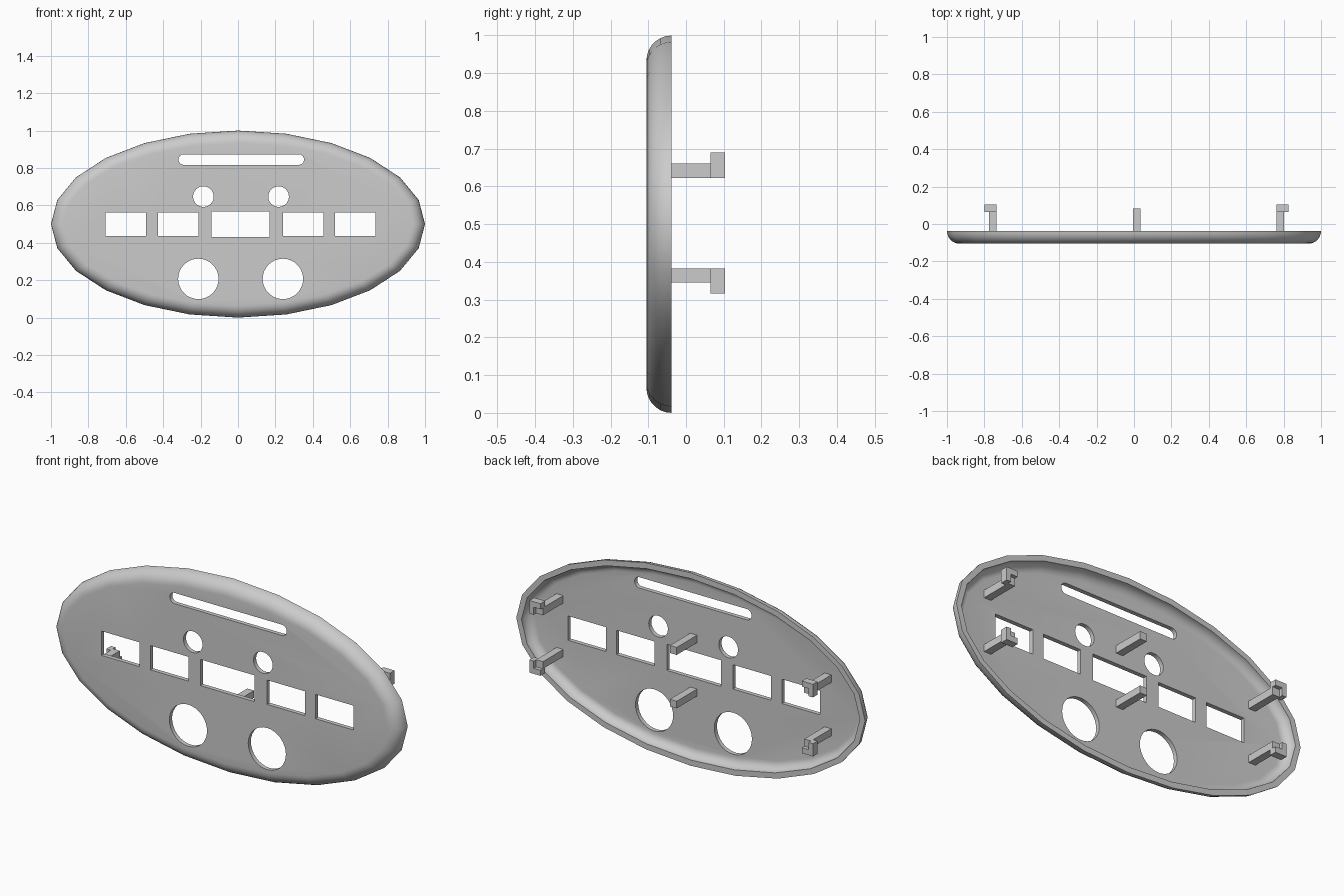
import bpy, bmesh
from math import sin, cos, pi, radians

if "Cube" in bpy.data.objects:
    bpy.data.objects.remove(bpy.data.objects["Cube"], do_unlink=True)

grey = bpy.data.materials.new("plain grey")
grey.use_nodes = True
colour = (0.6, 0.6, 0.6, 1)
grey.diffuse_color = colour
grey.node_tree.nodes["Principled BSDF"].inputs["Base Color"].default_value = colour

FRONT, BACK, MID_Z = -0.105, -0.038, 0.5
SKIN, WALL, SEGMENTS = 0.022, 0.03, 24


def make_object(name, bm):
    bmesh.ops.recalc_face_normals(bm, faces=bm.faces[:])
    mesh = bpy.data.meshes.new(name)
    bm.to_mesh(mesh)
    bm.free()
    mesh.materials.append(grey)
    obj = bpy.data.objects.new(name, mesh)
    bpy.context.collection.objects.link(obj)
    return obj


def add_prism(bm, outline, y0, y1):
    """Extrude an (x, z) outline from y0 to y1."""
    a = [bm.verts.new((x, y0, z)) for x, z in outline]
    b = [bm.verts.new((x, y1, z)) for x, z in outline]
    bm.faces.new(a)
    bm.faces.new(b)
    for i in range(len(a)):
        j = (i + 1) % len(a)
        bm.faces.new((a[i], a[j], b[j], b[i]))


def rect(x0, x1, z0, z1):
    return [(x0, z0), (x1, z0), (x1, z1), (x0, z1)]


def stadium(x0, x1, z, r, n=32):
    """Rounded slot between two end centres; a circle when they coincide."""
    ends = [(x1, -pi / 2), (x0, pi / 2)]
    pts = []
    for cx, start in ends:
        steps = n // 2 + (1 if x1 > x0 else 0)
        for i in range(steps):
            a = start + 2 * pi * i / n
            pts.append((cx + r * cos(a), z + r * sin(a)))
    return pts


# Oval shell: rounded outer edge, flat face and hollow back
depth = BACK - FRONT
inner = depth - SKIN
profile = []
for i in range(8):
    a = pi / 2 * i / 7
    profile.append((depth * (1 - sin(a)), BACK - depth * cos(a)))
for i in range(8):
    a = pi / 2 * i / 7
    profile.append((WALL + inner * (1 - cos(a)), BACK - inner * sin(a)))

bm = bmesh.new()
rings = []
for inset, y in profile:
    rings.append([bm.verts.new(((1 - inset) * cos(2 * pi * i / SEGMENTS), y,
                                MID_Z + (0.5 - inset) * sin(2 * pi * i / SEGMENTS)))
                  for i in range(SEGMENTS)])
for r, s in zip(rings, rings[1:]):
    for i in range(SEGMENTS):
        j = (i + 1) % SEGMENTS
        bm.faces.new((r[i], r[j], s[j], s[i]))
bm.faces.new(rings[0])
bm.faces.new(rings[-1])
panel = make_object("oval_panel", bm)

# Openings: five windows, a slot and two pairs of round holes
bm = bmesh.new()
holes = [rect(x, x + 0.217, 0.437, 0.563) for x in (-0.709, -0.428, 0.24, 0.518)]
holes.append(rect(-0.142, 0.168, 0.432, 0.568))
holes.append(stadium(-0.29, 0.325, 0.845, 0.028))
for x, z, r in ((-0.185, 0.647, 0.055), (0.217, 0.647, 0.055),
                (-0.212, 0.207, 0.108), (0.24, 0.207, 0.108)):
    holes.append(stadium(x, x, z, r))
for outline in holes:
    add_prism(bm, outline, FRONT - 0.1, BACK + 0.1)
cutter = make_object("opening_cutter", bm)
cutter.hide_render = True

cut = panel.modifiers.new("openings", "BOOLEAN")
cut.operation = "DIFFERENCE"
cut.solver = "EXACT"
cut.object = cutter
bpy.context.view_layer.objects.active = panel
panel.select_set(True)
bpy.ops.object.modifier_apply(modifier=cut.name)
bpy.data.objects.remove(cutter, do_unlink=True)
bpy.ops.object.shade_smooth_by_angle(angle=radians(38))

# Posts on the back, the outer ones ending in corner-shaped clips
ROOT, POST_END, CLIP_START, CLIP_END = FRONT + 0.015, 0.083, 0.065, 0.103
for level, z0, z1, up in (("lower", 0.345, 0.382, -1), ("upper", 0.622, 0.661, 1)):
    for side, x0, x1, out in (("right", -0.775, -0.736, -1), ("middle", -0.005, 0.034, 0),
                              ("left", 0.762, 0.801, 1)):
        bm = bmesh.new()
        add_prism(bm, rect(x0, x1, z0, z1), ROOT, POST_END)
        make_object(f"{level}_{side}_post", bm)
        if out:
            xi, xm = (x0, x1) if out > 0 else (x1, x0)
            zi, zm = (z0, z1) if up > 0 else (z1, z0)
            xo, zo = xm + out * 0.025, zm + up * 0.029
            corner = [(xm, zi), (xo, zi), (xo, zo), (xi, zo), (xi, zm), (xm, zm)]
            bm = bmesh.new()
            add_prism(bm, corner, CLIP_START, CLIP_END)
            make_object(f"{level}_{side}_clip", bm)
